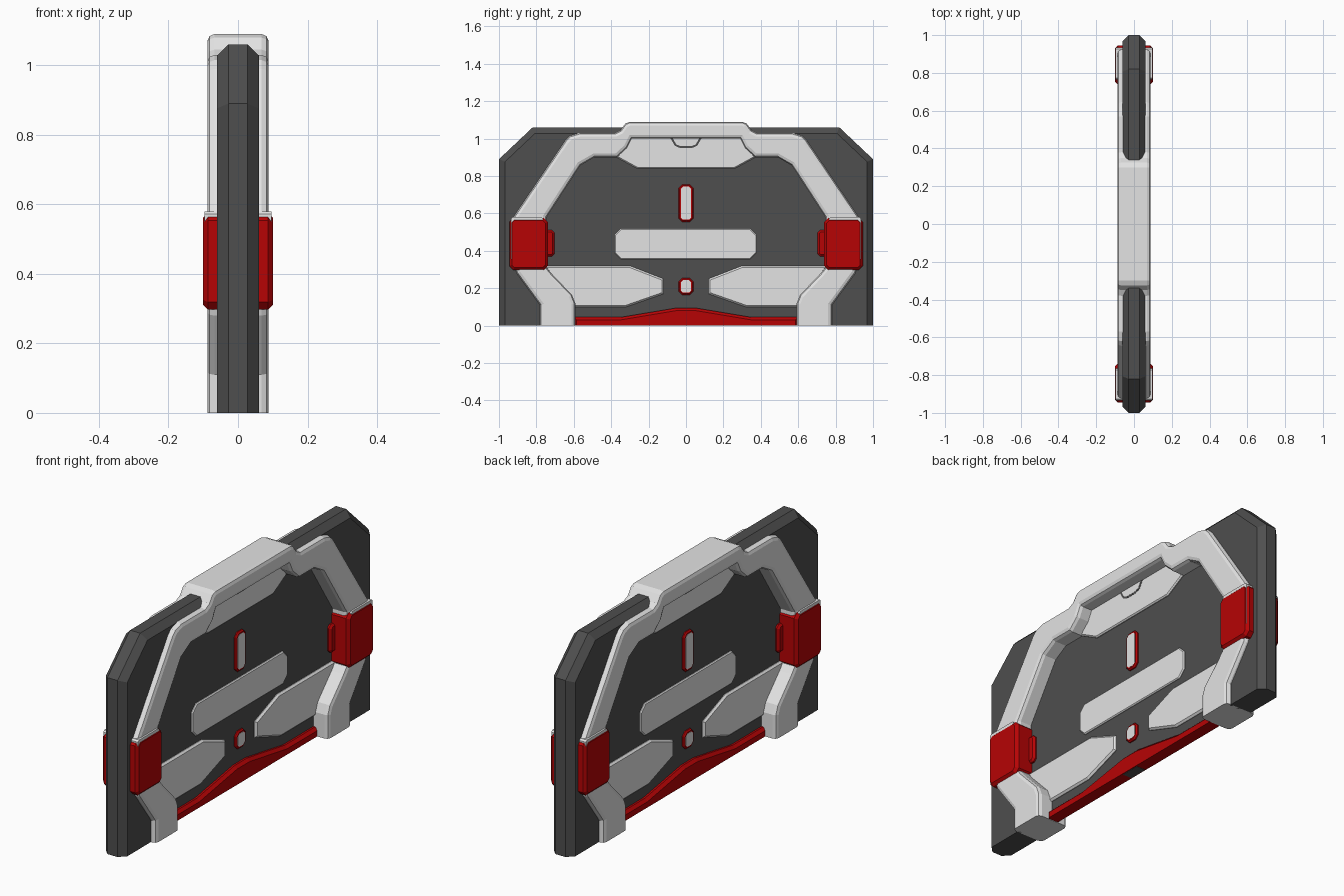
import bpy, bmesh

if "Cube" in bpy.data.objects:
    bpy.data.objects.remove(bpy.data.objects["Cube"])

def material(name, rgb):
    m = bpy.data.materials.new(name)
    m.diffuse_color = (*rgb, 1)
    m.use_nodes = True
    m.node_tree.nodes["Principled BSDF"].inputs["Base Color"].default_value = m.diffuse_color
    return m

LIGHT = material("light_grey", (0.77, 0.77, 0.77))
DARK = material("dark_grey", (0.077, 0.077, 0.077))
RED = material("red", (0.47, 0.001, 0.0015))

def sym(half):
    """Close a half outline (y > 0) by mirroring it across y = 0."""
    return half + [(-y, z) for y, z in reversed(half)]

def chamfered(y0, y1, z0, z1, c):
    """Rectangle outline with cut corners."""
    return [(y0 + c, z0), (y1 - c, z0), (y1, z0 + c), (y1, z1 - c),
            (y1 - c, z1), (y0 + c, z1), (y0, z1 - c), (y0, z0 + c)]

def plate(name, pts, depth, bevel, mat, segments=1):
    """Prism through the panel from x=-depth to x=depth, rims bevelled except at the floor."""
    bm = bmesh.new()
    face = bm.faces.new([bm.verts.new((-depth, y, z)) for y, z in pts])
    ext = bmesh.ops.extrude_face_region(bm, geom=[face])
    for v in ext["geom"]:
        if isinstance(v, bmesh.types.BMVert):
            v.co.x = depth
    if bevel:
        rim = [e for e in bm.edges
               if abs(e.verts[0].co.x - e.verts[1].co.x) < 1e-5
               and max(v.co.z for v in e.verts) > 0.02]
        bmesh.ops.bevel(bm, geom=rim, offset=bevel, segments=segments,
                        profile=0.5, affect='EDGES', clamp_overlap=False)
    bmesh.ops.recalc_face_normals(bm, faces=bm.faces)
    me = bpy.data.meshes.new(name)
    bm.to_mesh(me)
    bm.free()
    me.materials.append(mat)
    ob = bpy.data.objects.new(name, me)
    bpy.context.collection.objects.link(ob)
    return ob

# Thin recessed centre of the panel; the thick rim outside the frame is added per side below
middle = [(0.69, 0.012), (0.69, 0.14), (0.82, 0.30), (0.835, 0.57), (0.61, 0.93),
          (0.52, 0.965), (0.39, 0.965)]
plate("panel_centre", sym(middle + [(0.31, 1.05)]), 0.006, 0, DARK)

# Raised frame with the grip at the top and feet at the bottom
plate("frame", sym([(0.29, 1.0), (0.315, 0.95), (0.37, 0.90), (0.49, 0.90), (0.565, 0.857),
                    (0.745, 0.58), (0.745, 0.31), (0.72, 0.28), (0.61, 0.165), (0.592, 0.12),
                    (0.592, 0), (0.78, 0), (0.78, 0.11), (0.905, 0.28), (0.93, 0.36),
                    (0.93, 0.57), (0.645, 0.99), (0.62, 1.015), (0.57, 1.03),
                    (0.38, 1.03), (0.35, 1.045), (0.325, 1.08), (0.30, 1.09)]),
      0.088, 0.02, LIGHT, 2)

# Recessed plate under the grip with a small outlined notch
plate("grip_plate", sym([(0.26, 0.84), (0.37, 0.90), (0.30, 1.02)]), 0.016, 0.006, LIGHT)
plate("notch_outline", sym([(0.035, 0.951), (0.06, 0.962), (0.085, 1.005)]), 0.017, 0, DARK)
plate("notch_plate", sym([(0.03, 0.96), (0.052, 0.969), (0.073, 1.005)]), 0.018, 0, LIGHT)

# Centre plate and the two red-rimmed slots
plate("centre_plate", chamfered(-0.383, 0.378, 0.355, 0.52, 0.035), 0.014, 0.005, LIGHT)
for label, z0, z1 in (("upper", 0.555, 0.755), ("lower", 0.165, 0.255)):
    plate(label + "_slot_rim", chamfered(-0.04, 0.04, z0, z1, 0.02), 0.018, 0.006, RED)
    plate(label + "_slot_core", chamfered(-0.028, 0.028, z0 + 0.012, z1 - 0.012, 0.012),
          0.019, 0, LIGHT)

# Parts mirrored on both sides
for side, s in (("left", -1), ("right", 1)):
    # Thick dark rim outside the frame, its inner edge hidden inside the frame
    rim = middle + [(0.33, 1.0), (0.33, 1.06), (0.82, 1.06), (1, 0.89), (1, 0), (0.77, 0),
                    (0.77, 0.012)]
    plate(side + "_rim", [(s * y, z) for y, z in rim], 0.06, 0.032, DARK)
    lower = [(0.76, 0.32), (0.30, 0.32), (0.12, 0.25), (0.12, 0.17), (0.32, 0.10), (0.61, 0.10)]
    plate(side + "_lower_plate", [(s * y, z) for y, z in lower], 0.018, 0.009, LIGHT)
    # Clip over the frame, light sleeve showing at its top, and inner tab
    clip = chamfered(0.738, 0.945, 0.297, 0.576, 0.022)
    plate(side + "_clip", [(s * y, z) for y, z in clip], 0.10, 0.014, RED)
    sleeve = chamfered(0.765, 0.935, 0.35, 0.58, 0.008)
    plate(side + "_sleeve", [(s * y, z) for y, z in sleeve], 0.097, 0, LIGHT)
    tab = chamfered(0.703, 0.77, 0.37, 0.512, 0.015)
    plate(side + "_clip_tab", [(s * y, z) for y, z in tab], 0.024, 0.01, RED)

# Red bottom trim, with a small dark inlay on its underside
plate("bottom_trim", sym([(0.60, 0.002), (0.60, 0.045), (0.35, 0.045), (0.05, 0.095)]),
      0.03, 0.014, RED)
plate("trim_inlay", sym([(0.05, 0), (0.05, 0.008)]), 0.025, 0, DARK)
